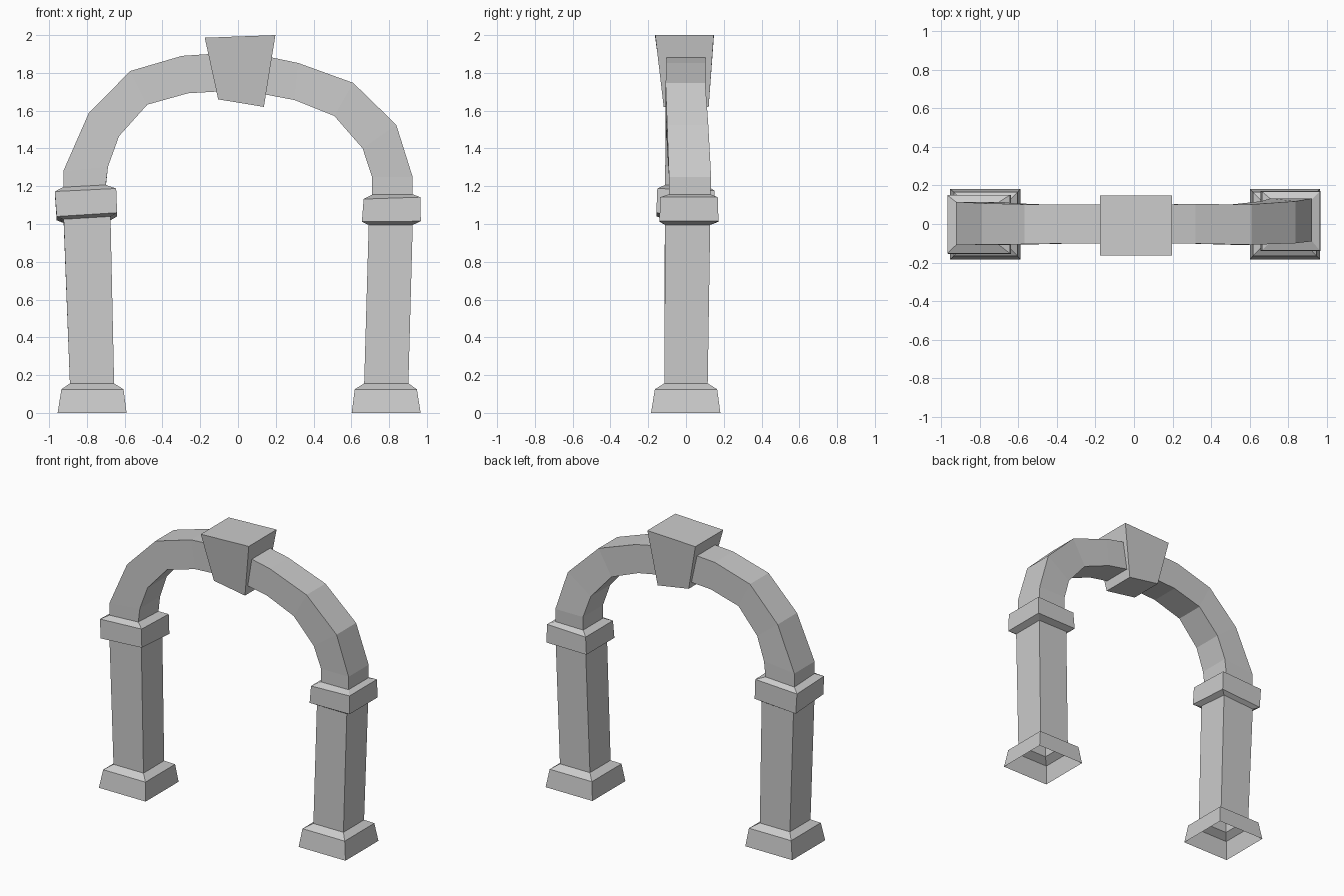
import bpy, bmesh


def ring(ox, oz, ix, iz, y0, y1, tilt=0.0):
    """Four-cornered loop: outer and inner edge in x/z, front and back in y.
    tilt lowers the back edge."""
    return [(ox, y0, oz), (ix, y0, iz), (ix, y1, iz - tilt), (ox, y1, oz - tilt)]


def loft(name, rings, capped=False):
    """Join four-cornered rings with flat quads."""
    bm = bmesh.new()
    loops = [[bm.verts.new(p) for p in ring(*r)] for r in rings]
    for a, b in zip(loops, loops[1:]):
        for i in range(4):
            j = (i + 1) % 4
            bm.faces.new((a[i], a[j], b[j], b[i]))
    if capped:
        bm.faces.new(loops[0])
        bm.faces.new(loops[-1])
    bmesh.ops.recalc_face_normals(bm, faces=bm.faces[:])
    mesh = bpy.data.meshes.new(name)
    bm.to_mesh(mesh)
    bm.free()
    obj = bpy.data.objects.new(name, mesh)
    bpy.context.collection.objects.link(obj)
    return obj


# Flared plinths, open underneath
for side, s, dx in (("left", -1, 0.0), ("right", 1, 0.012)):
    profile = [(0.955, 0.59, 0, -0.185, 0.182),
               (0.935, 0.606, 0.125, -0.165, 0.165),
               (0.89, 0.656, 0.156, -0.115, 0.115)]
    loft("plinth_" + side, [(s * (o + dx), z, s * (i + dx), z, y0, y1)
                            for o, i, z, y0, y1 in profile])

# Leaning shafts
left_neck = (-0.923, 1.025, -0.675, 1.04, -0.112, 0.122, 0.02)
right_neck = (0.925, 0.995, 0.692, 0.995, -0.11, 0.128)
loft("shaft_left", [(-0.89, 0.156, -0.656, 0.156, -0.115, 0.115), left_neck])
loft("shaft_right", [(0.902, 0.156, 0.668, 0.156, -0.115, 0.115), right_neck])

# Crooked capitals with sloped top and underside
left_spring = (-0.925, 1.195, -0.70, 1.207, -0.11, 0.115, 0.01)
right_spring = (0.925, 1.157, 0.71, 1.155, -0.09, 0.13)
loft("capital_left", [left_neck,
                      (-0.96, 1.04, -0.64, 1.06, -0.157, 0.15, 0.02),
                      (-0.97, 1.172, -0.645, 1.188, -0.152, 0.15, 0.01),
                      left_spring])
loft("capital_right", [right_neck,
                       (0.968, 1.015, 0.656, 1.012, -0.14, 0.172),
                       (0.965, 1.142, 0.665, 1.132, -0.137, 0.168),
                       right_spring])

# Arch halves, running into the keystone
loft("arch_left", [left_spring,
                   (-0.925, 1.28, -0.688, 1.305, -0.11, 0.115),
                   (-0.79, 1.587, -0.63, 1.465, -0.107, 0.108),
                   (-0.57, 1.81, -0.48, 1.632, -0.105, 0.102),
                   (-0.297, 1.89, -0.265, 1.692, -0.10, 0.102),
                   (-0.10, 1.903, -0.08, 1.703, -0.10, 0.102)])
loft("arch_right", [right_spring,
                    (0.925, 1.248, 0.71, 1.248, -0.09, 0.133),
                    (0.838, 1.525, 0.66, 1.40, -0.10, 0.118),
                    (0.61, 1.747, 0.51, 1.572, -0.108, 0.102),
                    (0.32, 1.852, 0.30, 1.656, -0.102, 0.103),
                    (0.10, 1.898, 0.08, 1.698, -0.102, 0.102)])

# Tapered keystone
loft("keystone", [(-0.105, 1.66, 0.137, 1.62, -0.118, 0.12),
                  (-0.176, 1.986, 0.198, 2.0, -0.163, 0.147)], capped=True)
